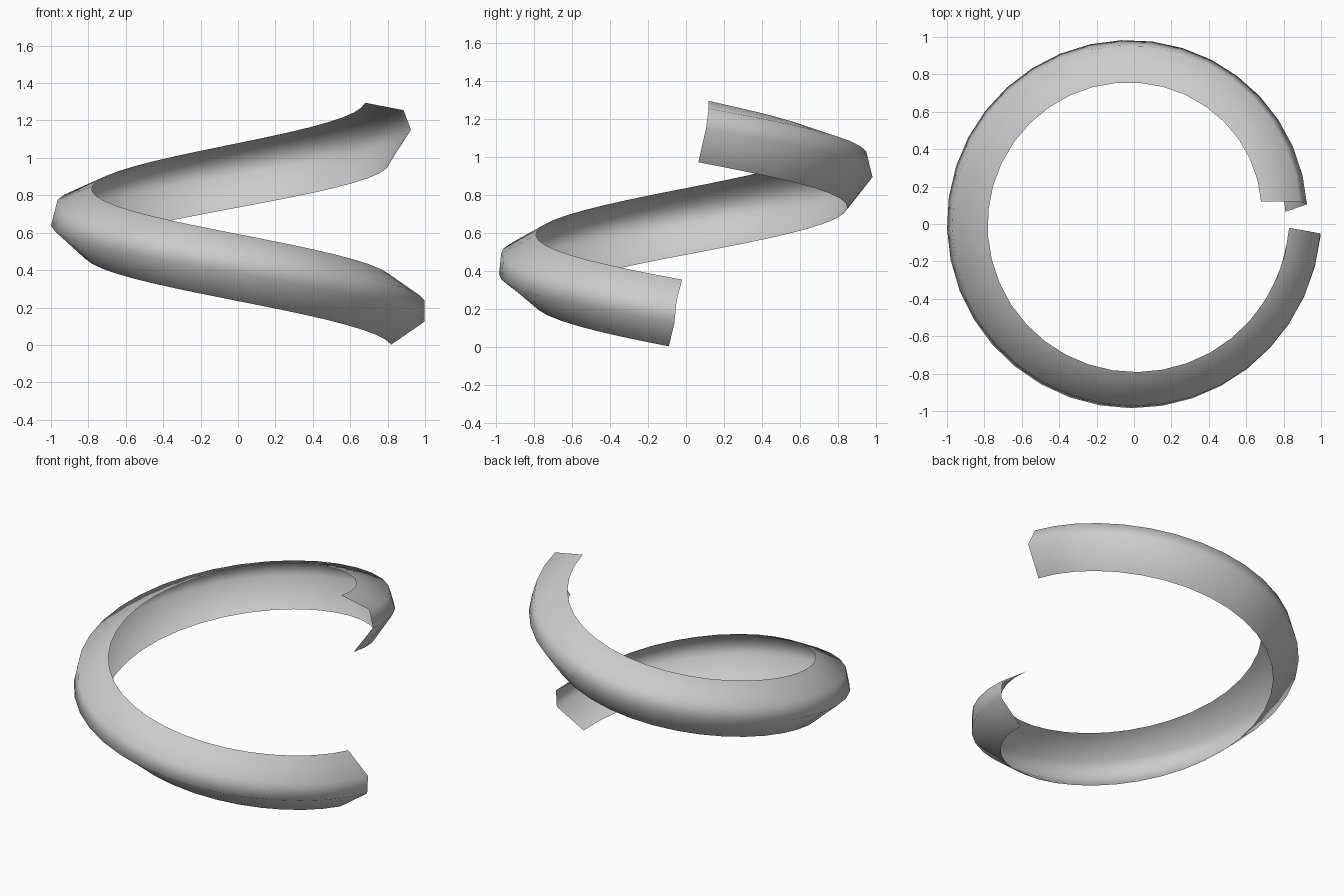
import bpy
import bmesh
from math import sin, cos, radians

if "Cube" in bpy.data.objects:
    bpy.data.objects.remove(bpy.data.objects["Cube"])

STEPS = 36

# The four rails of the C-shaped section, top lip to bottom lip:
# (start angle, end angle, start z, end z, radius at five even stations)
RAILS = [
    (1.4, 350.0, 0.353, 1.295, (0.830, 0.792, 0.783, 0.760, 0.690)),
    (2.9, 352.3, 0.238, 1.255, (0.998, 0.974, 0.973, 0.957, 0.893)),
    (3.5, 353.5, 0.125, 1.150, (1.000, 0.985, 1.000, 0.985, 0.931)),
    (6.3, 355.4, 0.002, 0.972, (0.825, 0.805, 0.830, 0.850, 0.812)),
]


def blend(values, t):
    """Smooth curve through evenly spaced values."""
    n = len(values) - 1
    total = 0.0
    for i, v in enumerate(values):
        w = 1.0
        for j in range(n + 1):
            if j != i:
                w *= (t * n - j) / (i - j)
        total += v * w
    return total


def rail_point(rail, t):
    a0, a1, z0, z1, radii = rail
    a = -radians(a0 + (a1 - a0) * t)
    r = blend(radii, t)
    return (r * cos(a), r * sin(a), z0 + (z1 - z0) * t)


# Spiral ribbon: one clockwise rising turn that twists slightly on its way up
bm = bmesh.new()
rings = [[bm.verts.new(rail_point(rail, s / STEPS)) for rail in RAILS]
         for s in range(STEPS + 1)]
for a, b in zip(rings, rings[1:]):
    for k in range(len(RAILS) - 1):
        face = bm.faces.new((a[k], b[k], b[k + 1], a[k + 1]))
        face.smooth = True

# Outward side faces away from the axis
bm.normal_update()
outward = sum(f.normal.xy.dot(f.calc_center_median().xy) for f in bm.faces)
if outward < 0:
    bmesh.ops.reverse_faces(bm, faces=bm.faces[:])

mesh = bpy.data.meshes.new("spiral_ribbon")
bm.to_mesh(mesh)
bm.free()
obj = bpy.data.objects.new("spiral_ribbon", mesh)
bpy.context.collection.objects.link(obj)
